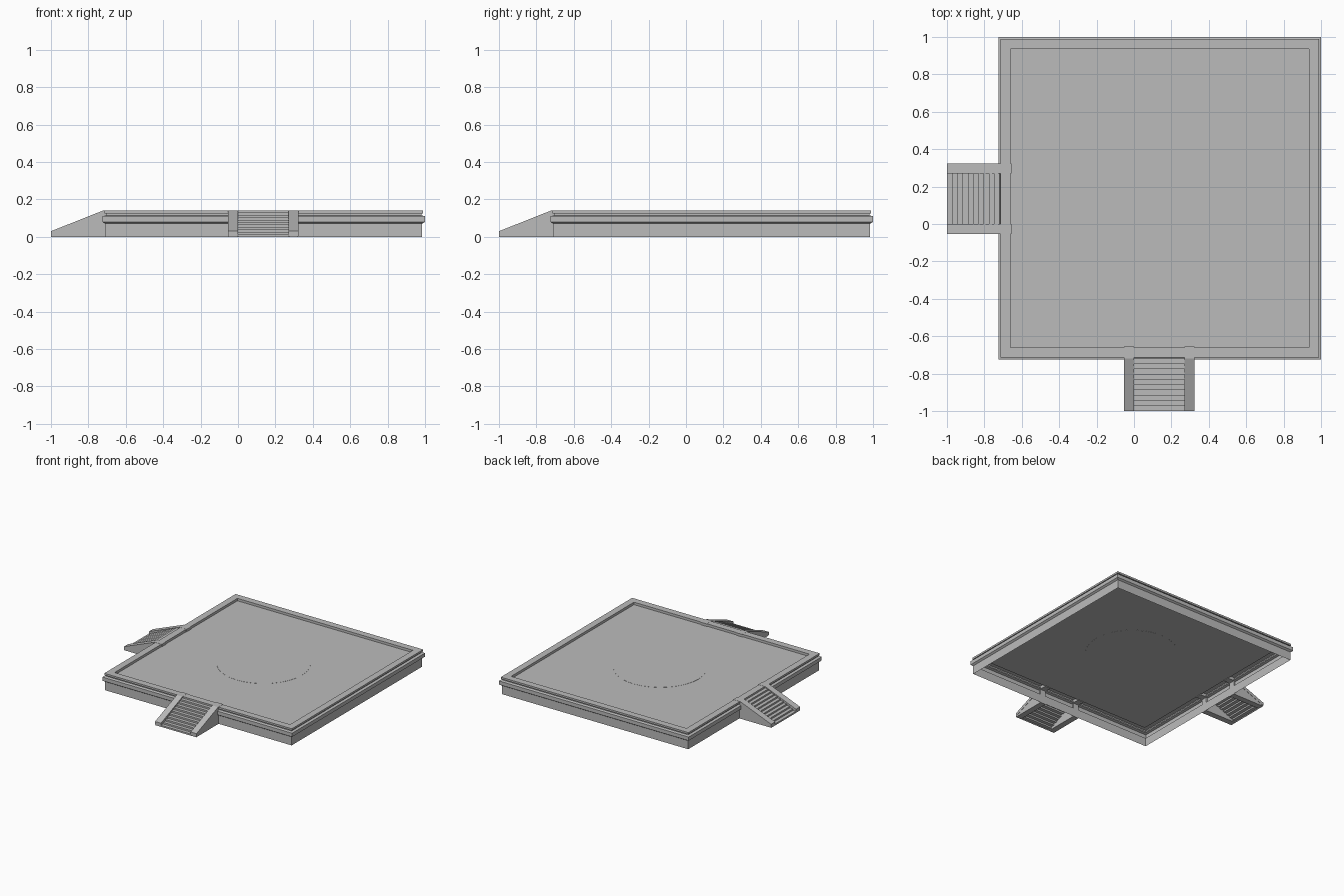
import bpy
import bmesh

cube = bpy.data.objects.get("Cube")
if cube:
    bpy.data.objects.remove(cube, do_unlink=True)

stone = bpy.data.materials.new("grey_stone")
stone.use_nodes = True
GREY = (0.5, 0.5, 0.5, 1)
stone.diffuse_color = GREY
stone.node_tree.nodes["Principled BSDF"].inputs["Base Color"].default_value = GREY

CENTRE, HALF = 0.1375, 0.8625     # platform middle and half width
FLOOR = 0.12


def finish(bm, name):
    mesh = bpy.data.meshes.new(name)
    bm.to_mesh(mesh)
    bm.free()
    mesh.materials.append(stone)
    obj = bpy.data.objects.new(name, mesh)
    bpy.context.collection.objects.link(obj)
    return obj


def prism(name, profile, side_a, side_b, swap):
    """Extrude a (run, height) profile sideways; swap turns it from front to right."""
    bm = bmesh.new()
    ends = []
    for s in (side_a, side_b):
        ends.append([bm.verts.new((u, s, z) if swap else (s, u, z)) for u, z in profile])
    a, b = ends
    n = len(profile)
    bm.faces.new(a)
    bm.faces.new(b[::-1])
    for i in range(n):
        j = (i + 1) % n
        bm.faces.new((a[j], a[i], b[i], b[j]))
    bmesh.ops.recalc_face_normals(bm, faces=bm.faces)
    return finish(bm, name)


# Platform: moulded outer wall, raised rim and sunken floor, open underneath
section = [(0.015, 0), (0.015, 0.07), (0, 0.08), (0, 0.11), (0.02, 0.115),
           (0.02, 0.125), (0.01, 0.125), (0.01, 0.14), (0.065, 0.14), (0.065, FLOOR)]
bm = bmesh.new()
rings = []
for inset, z in section:
    h = HALF - inset
    rings.append([bm.verts.new((CENTRE + sx * h, CENTRE + sy * h, z))
                  for sx, sy in ((-1, -1), (1, -1), (1, 1), (-1, 1))])
for low, high in zip(rings, rings[1:]):
    for i in range(4):
        j = (i + 1) % 4
        bm.faces.new((low[i], low[j], high[j], high[i]))
bm.faces.new(rings[-1])
finish(bm, "platform")

# Round slab set almost flush in the floor
bm = bmesh.new()
bmesh.ops.create_cone(bm, cap_ends=True, segments=32, radius1=0.35, radius2=0.35, depth=0.002)
disc = finish(bm, "floor_disc")
disc.location = (CENTRE, CENTRE, FLOOR)

# Stairs: stepped sheet between two sloping side walls with caps
START, TOP, STEPS = -1.0, -0.72, 10
tread, rise = (TOP - START) / STEPS, 0.13 / STEPS
upper = []
for i in range(STEPS):
    u = START + i * tread
    upper += [(u, i * rise), (u, (i + 1) * rise)]
upper.append((TOP, STEPS * rise))
lower = [(u + 0.005, max(z - 0.005, 0)) for u, z in upper]
# the first and last lower points sit flush with the sheet ends
steps_profile = upper + lower[::-1]

cap_profile = [(START, 0.005), (START, 0.03), (TOP, 0.141), (-0.655, 0.141),
               (-0.655, 0.115), (TOP, 0.115)]
base_profile = [(START, 0), (START, 0.006), (TOP, 0.116), (-0.712, 0.116), (-0.712, 0)]

for side, swap in (("front", False), ("right", True)):
    prism(side + "_steps", steps_profile, 0, 0.27, swap)
    for label, a, b in (("first", -0.053, 0), ("second", 0.27, 0.323)):
        prism(f"{side}_{label}_stair_cap", cap_profile, a, b, swap)
        prism(f"{side}_{label}_stair_wall", base_profile, a + 0.002, b - 0.002, swap)
